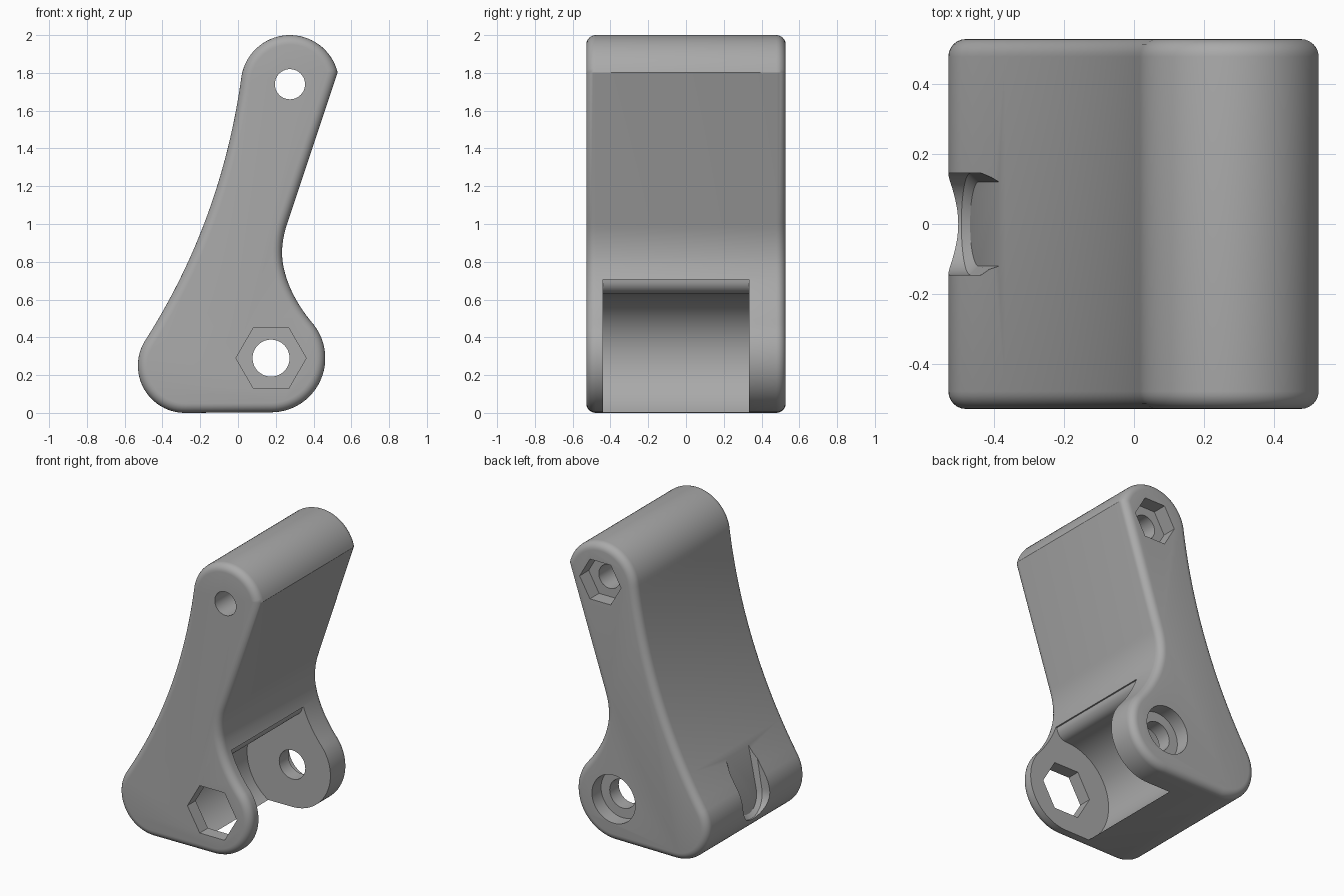
import bpy, bmesh, math
from mathutils import Vector

if "Cube" in bpy.data.objects:
    bpy.data.objects.remove(bpy.data.objects["Cube"])

grey = bpy.data.materials.new("plain_grey")
grey.diffuse_color = (0.4, 0.4, 0.4, 1)
grey.use_nodes = True
grey.node_tree.nodes["Principled BSDF"].inputs["Base Color"].default_value = grey.diffuse_color


def loft(name, rings):
    """Skin closed rings of 3D points and cap both ends."""
    bm = bmesh.new()
    rows = [[bm.verts.new(p) for p in ring] for ring in rings]
    n = len(rows[0])
    for a, b in zip(rows, rows[1:]):
        for i in range(n):
            j = (i + 1) % n
            bm.faces.new((a[i], a[j], b[j], b[i]))
    bm.faces.new(rows[0])
    bm.faces.new(rows[-1])
    bmesh.ops.recalc_face_normals(bm, faces=bm.faces)
    me = bpy.data.meshes.new(name)
    bm.to_mesh(me)
    bm.free()
    me.materials.append(grey)
    ob = bpy.data.objects.new(name, me)
    bpy.context.collection.objects.link(ob)
    return ob


def arc(cx, cz, r, a0, a1, n):
    return [(cx + r * math.cos(math.radians(a0 + (a1 - a0) * i / n)),
             cz + r * math.sin(math.radians(a0 + (a1 - a0) * i / n)))
            for i in range(n + 1)]


def bezier(p, c, q, n):
    """Inner points of a quadratic curve."""
    p, c, q = Vector(p), Vector(c), Vector(q)
    return [tuple(p * (1 - t) ** 2 + c * 2 * t * (1 - t) + q * t * t)
            for t in (i / n for i in range(1, n))]


def extrude_y(name, pts, y0, y1):
    return loft(name, [[(x, y, z) for x, z in pts] for y in (y0, y1)])


def inset(pts, d):
    """Move a counter-clockwise outline inward by d with mitred corners."""
    out, n = [], len(pts)
    for i in range(n):
        p, q, r = (Vector(pts[(i + k) % n]) for k in (-1, 0, 1))
        e, f = (q - p).normalized(), (r - q).normalized()
        a, b = Vector((-e.y, e.x)), Vector((-f.y, f.x))
        out.append(tuple(q + (a + b) * d / (1 + a.dot(b))))
    return out


# Side outline of the bracket, counter-clockwise in x, z
top = arc(0.275, 1.74, 0.26, 14, 174, 32)
foot = arc(-0.28, 0.25, 0.25, 149, 270, 24)
lobe = arc(0.175, 0.29, 0.287, 270, 398, 32)
outline = (top + bezier(top[-1], (-0.09, 1.01), foot[0], 24) + foot + lobe
           + bezier(lobe[-1], (0.262, 0.63), (0.236, 0.80), 12) + [(0.236, 0.80)]
           + bezier((0.236, 0.80), (0.225, 0.90), (0.26, 1.0), 8) + [(0.26, 1.0)])

# Body with rounded front and back rims
R, Y, STEPS = 0.05, 0.528, 6
rims = []
for i in range(STEPS + 1):
    a = math.pi / 2 * i / STEPS
    rims.append((-Y + R * (1 - math.sin(a)), R * (1 - math.cos(a))))
rims = [(y, d) for y, d in reversed(rims)] + [(-y, d) for y, d in rims]
rims.sort()
body = loft("bracket_body",
            [[(x, y, z) for x, z in inset(outline, d)] for y, d in rims])

# Clevis gap between the two lugs, with a rounded upper lip
gap = arc(0.175, 0.29, 0.34, 90, 270, 40) + [(0.8, -0.05), (0.8, 0.725)]
gap += list(reversed(arc(0.175, 0.705, 0.075, 270, 360, 8)[1:]))
cutters = [extrude_y("clevis_gap", gap, -0.44, 0.333)]


# Pin holes, nut pockets and counterbore
def bore(name, x, z, r, n, y0, y1):
    pts = arc(x, z, r, 0, 360, n)[:-1]
    cutters.append(extrude_y(name, pts, y0, y1))


bore("upper_pin_hole", 0.275, 1.74, 0.08, 40, -0.7, 0.5)
bore("upper_nut_pocket", 0.275, 1.74, 0.156, 6, 0.43, 0.7)
bore("lower_nut_pocket", 0.175, 0.29, 0.186, 6, -0.7, -0.4)
bore("lower_pin_hole", 0.175, 0.29, 0.098, 40, 0.2, 0.5)
bore("lower_counterbore", 0.175, 0.29, 0.163, 48, 0.43, 0.7)

# Rounded recess in the rear edge, with a leaning floor and tapered bottom
recess = arc(0, 0.28, 0.145, 180, 360, 24) + [(0.145, 0.9), (-0.145, 0.9)]
rings = []
for x, s, lean in ((-0.8, 1, 0), (-0.465, 1, 0.17), (-0.44, 0.83, 0.17)):
    rings.append([(x + (z - 0.3) * lean, y * s, 0.28 + (z - 0.28) * s)
                  for y, z in recess])
cutters.append(loft("edge_recess", rings))

for c in cutters:
    c.hide_render = True
    c.hide_viewport = False
    m = body.modifiers.new(c.name, 'BOOLEAN')
    m.operation, m.solver, m.object = 'DIFFERENCE', 'EXACT', c

# Bake the cuts, then drop the cutters
dg = bpy.context.evaluated_depsgraph_get()
mesh = bpy.data.meshes.new_from_object(body.evaluated_get(dg))
body.modifiers.clear()
body.data = mesh
for c in cutters:
    bpy.data.objects.remove(c)

bpy.context.view_layer.objects.active = body
body.select_set(True)
bpy.ops.object.shade_smooth_by_angle(angle=math.radians(30))
